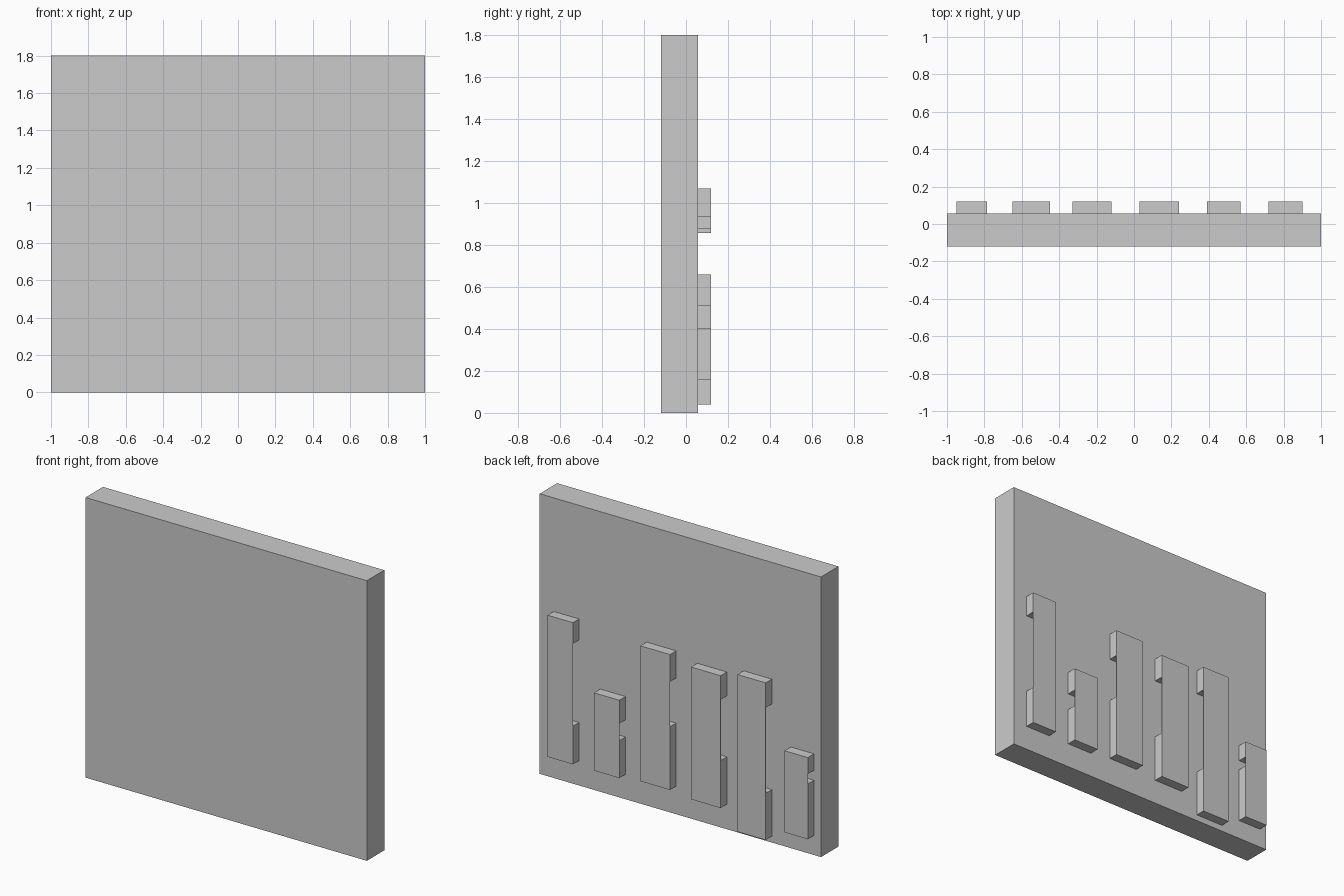
import bpy
import bmesh

cube = bpy.data.objects.get("Cube")
if cube:
    bpy.data.objects.remove(cube, do_unlink=True)

grey = bpy.data.materials.new("light_grey")
grey.use_nodes = True
grey.diffuse_color = (0.6, 0.6, 0.6, 1)
grey.node_tree.nodes["Principled BSDF"].inputs["Base Color"].default_value = (0.6, 0.6, 0.6, 1)

WIDTH, HEIGHT = 2.0, 1.8
FRONT, BACK, OUTER = -0.12, 0.057, 0.12
SHEET = 0.002  # thickness of the face sheet over each slot


def extrude_profile(name, profile, x0, x1):
    """Extrude a closed (y, z) outline along x."""
    bm = bmesh.new()
    face = bm.faces.new([bm.verts.new((x0, y, z)) for y, z in profile])
    grown = bmesh.ops.extrude_face_region(bm, geom=[face])
    moved = [v for v in grown["geom"] if isinstance(v, bmesh.types.BMVert)]
    bmesh.ops.translate(bm, verts=moved, vec=(x1 - x0, 0, 0))
    bmesh.ops.recalc_face_normals(bm, faces=bm.faces)
    mesh = bpy.data.meshes.new(name)
    bm.to_mesh(mesh)
    bm.free()
    mesh.materials.append(grey)
    obj = bpy.data.objects.new(name, mesh)
    bpy.context.collection.objects.link(obj)
    return obj


# Main slab
extrude_profile("panel", [(FRONT, 0), (BACK, 0), (BACK, HEIGHT), (FRONT, HEIGHT)],
                -WIDTH / 2, WIDTH / 2)

# Raised bars: x range, bottom, slot bottom, slot top, top
bars = [
    (0.72, 0.90, 0.16, 0.405, 0.935, 1.07),
    (0.39, 0.57, 0.16, 0.40, 0.51, 0.66),
    (0.03, 0.24, 0.18, 0.585, 0.875, 1.05),
    (-0.33, -0.12, 0.16, 0.465, 0.857, 1.01),
    (-0.65, -0.45, 0.04, 0.34, 0.89, 1.05),
    (-0.95, -0.785, 0.125, 0.48, 0.545, 0.65),
]
for i, (x0, x1, bottom, slot_low, slot_high, top) in enumerate(bars, 1):
    inner = OUTER - SHEET
    # C-shaped section: two feet joined by a thin sheet
    outline = [(BACK, bottom), (OUTER, bottom), (OUTER, top), (BACK, top),
               (BACK, slot_high), (inner, slot_high), (inner, slot_low), (BACK, slot_low)]
    extrude_profile(f"slotted_bar_{i}", outline, x0, x1)
